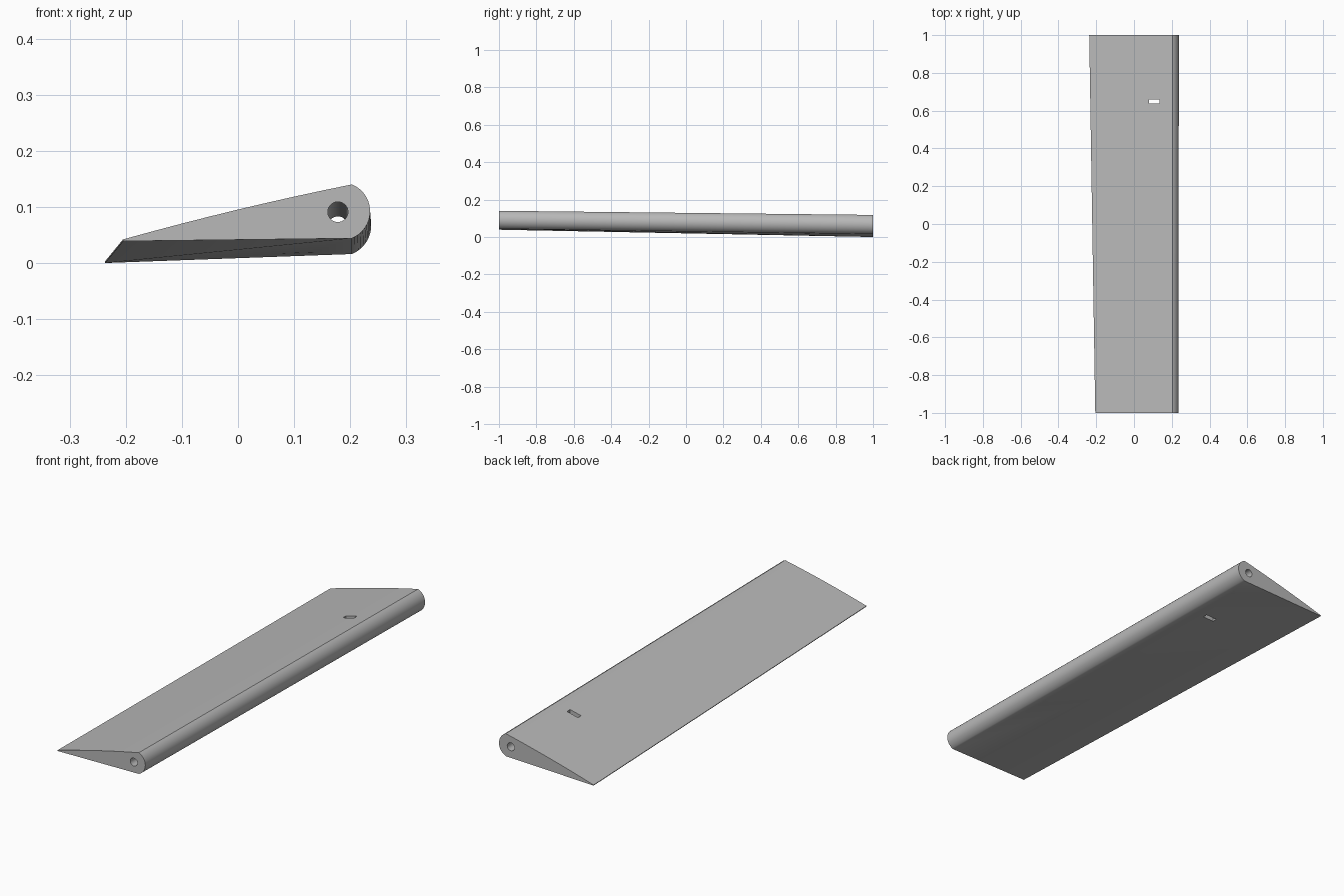
import bpy
import bmesh
from math import sin, cos, radians, tau

cube = bpy.data.objects.get("Cube")
if cube:
    bpy.data.objects.remove(cube)

grey = bpy.data.materials.new("plain grey")
grey.use_nodes = True
grey.diffuse_color = (0.48, 0.48, 0.48, 1)
grey.node_tree.nodes["Principled BSDF"].inputs["Base Color"].default_value = grey.diffuse_color


def loft(name, ends):
    """Solid skinned between two matching (y, [(x, z), ...]) sections."""
    bm = bmesh.new()
    front, back = [[bm.verts.new((x, y, z)) for x, z in pts] for y, pts in ends]
    n = len(front)
    bm.faces.new(front)
    bm.faces.new(back[::-1])
    for i in range(n):
        j = (i + 1) % n
        bm.faces.new((front[i], back[i], back[j], front[j]))
    bmesh.ops.recalc_face_normals(bm, faces=bm.faces)
    mesh = bpy.data.meshes.new(name)
    bm.to_mesh(mesh)
    bm.free()
    mesh.materials.append(grey)
    obj = bpy.data.objects.new(name, mesh)
    bpy.context.collection.objects.link(obj)
    return obj


def wing_section(tail_x, tail_z, bottom, top):
    """Thin tail, gently bulged top, rounded nose and flat underside."""
    nose_x, bulge, steps = 0.203, 0.004, 8
    tail_top = tail_z + 0.003
    pts = [(tail_x, tail_z), (tail_x, tail_top)]
    for i in range(1, steps):
        t = i / steps
        pts.append((tail_x + (nose_x - tail_x) * t,
                    tail_top + (top - tail_top) * t + 4 * bulge * t * (1 - t)))
    half, middle = (top - bottom) / 2, (top + bottom) / 2
    spread = radians(68)
    radius = half / sin(spread)
    centre = nose_x - radius * cos(spread)
    for i in range(21):
        a = spread * (1 - i / 10)
        pts.append((centre + radius * cos(a), middle + radius * sin(a)))
    return pts


def circle(x, z, r, n=32):
    return [(x + r * cos(tau * i / n), z + r * sin(tau * i / n)) for i in range(n)]


def cut(target, cutter):
    cutter.hide_render = True
    mod = target.modifiers.new("cut", "BOOLEAN")
    mod.operation = "DIFFERENCE"
    mod.solver = "EXACT"
    mod.object = cutter
    bpy.ops.object.modifier_apply(modifier=mod.name)
    bpy.data.objects.remove(cutter)


# Tapered, tilted flap body
flap = loft("flap", [(-1, wing_section(-0.205, 0.039, 0.044, 0.14)),
                     (1, wing_section(-0.237, 0.0, 0.016, 0.118))])
bpy.context.view_layer.objects.active = flap
flap.select_set(True)

# Hinge bore along the nose, extended slightly past both ends
cut(flap, loft("hinge_bore", [(-1.1, circle(0.178, 0.0923, 0.018)),
                              (1.1, circle(0.178, 0.0637, 0.018))]))

# Small vertical slot near the back
slot = [(0.08, -0.1), (0.135, -0.1), (0.135, 0.3), (0.08, 0.3)]
cut(flap, loft("slot", [(0.637, slot), (0.659, slot)]))

bpy.ops.object.shade_smooth_by_angle(angle=radians(30))
